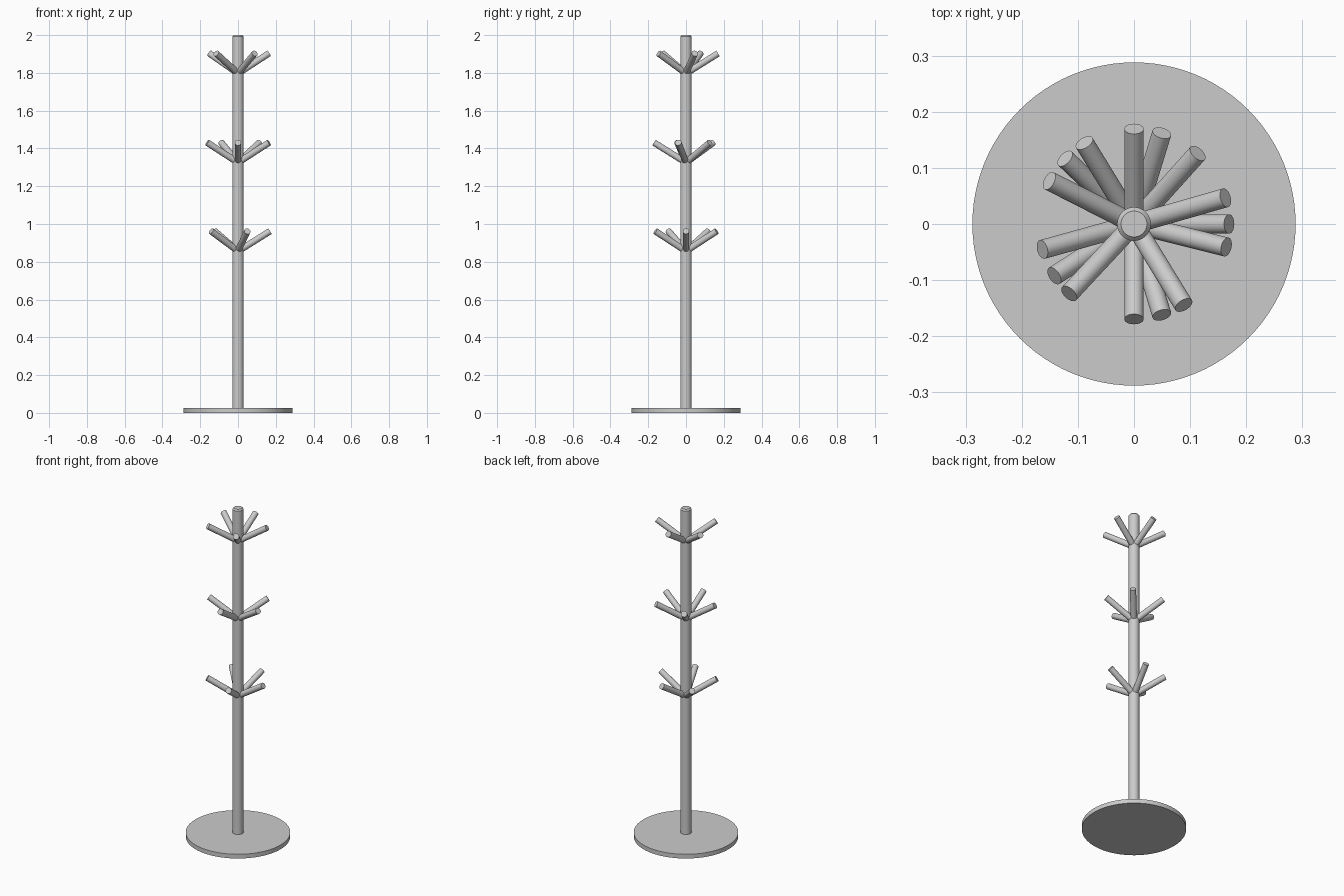
import bpy
import math
from mathutils import Vector

if "Cube" in bpy.data.objects:
    bpy.data.objects.remove(bpy.data.objects["Cube"])


def finish(obj, name):
    obj.name = name
    bpy.ops.object.shade_smooth_by_angle(angle=math.radians(30))
    return obj


def rod(name, start, end, radius, sides=32):
    """Capped cylinder running between two points."""
    start, end = Vector(start), Vector(end)
    axis = end - start
    bpy.ops.mesh.primitive_cylinder_add(
        vertices=sides, radius=radius, depth=axis.length,
        location=(start + end) / 2,
        rotation=axis.to_track_quat('Z', 'Y').to_euler())
    return finish(bpy.context.object, name)


def lathe(name, profile, sides):
    """Closed solid turned around the z axis from (radius, height) points."""
    verts, faces = [], []
    for r, z in profile:
        for i in range(sides):
            a = math.tau * i / sides
            verts.append((r * math.cos(a), r * math.sin(a), z))
    for k in range(len(profile) - 1):
        for i in range(sides):
            j = (i + 1) % sides
            faces.append((k * sides + i, k * sides + j,
                          (k + 1) * sides + j, (k + 1) * sides + i))
    faces.append(tuple(reversed(range(sides))))
    faces.append(tuple(range((len(profile) - 1) * sides, len(profile) * sides)))
    mesh = bpy.data.meshes.new(name)
    mesh.from_pydata(verts, [], faces)
    obj = bpy.data.objects.new(name, mesh)
    bpy.context.collection.objects.link(obj)
    bpy.ops.object.select_all(action='DESELECT')
    obj.select_set(True)
    bpy.context.view_layer.objects.active = obj
    return finish(obj, name)


# Round floor plate
rod("base_plate", (0, 0, 0), (0, 0, 0.026), 0.288, 96)

# Upright pole with a chamfered top
lathe("pole", [(0.03, 0.02), (0.03, 1.992), (0.023, 2.0)], 48)

# Three tiers of five upward-slanting pegs, each tier turned differently
PEG_LENGTH, PEG_RADIUS, ELEVATION = 0.2, 0.0172, math.radians(32)
tiers = [
    ("lower", 0.856, (0, 73, 136.5, -147, -73)),
    ("middle", 1.325, (-90, -14, 48, 121.5, -164.5)),
    ("upper", 1.797, (90, 16, -58.5, -133, 153)),
]
for tier, height, angles in tiers:
    for n, angle in enumerate(angles, 1):
        a = math.radians(angle)
        out = PEG_LENGTH * math.cos(ELEVATION)
        tip = (out * math.cos(a), out * math.sin(a),
               height + PEG_LENGTH * math.sin(ELEVATION))
        rod(f"{tier}_peg_{n}", (0, 0, height), tip, PEG_RADIUS)
